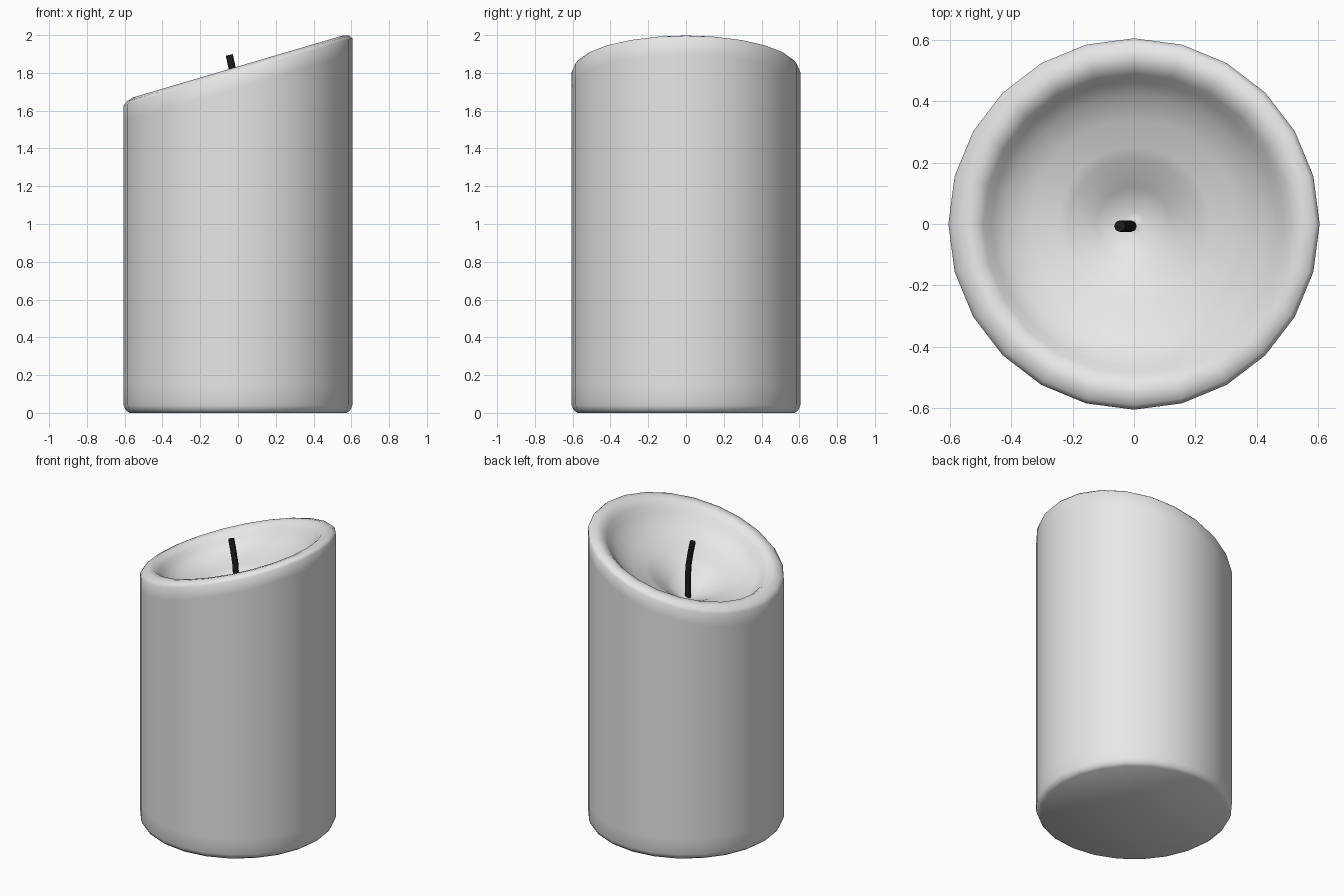
import bpy
import bmesh
from math import cos, sin, tau
from mathutils import Vector

cube = bpy.data.objects.get("Cube")
if cube:
    bpy.data.objects.remove(cube, do_unlink=True)

SIDES = 24
SLOPE = 0.295  # slant of the candle top along x


def make_material(name, color):
    mat = bpy.data.materials.new(name)
    mat.use_nodes = True
    mat.diffuse_color = color
    mat.node_tree.nodes["Principled BSDF"].inputs["Base Color"].default_value = color
    return mat


def add_object(name, bm, mat):
    bmesh.ops.recalc_face_normals(bm, faces=bm.faces)
    for face in bm.faces:
        face.smooth = True
    mesh = bpy.data.meshes.new(name)
    bm.to_mesh(mesh)
    bm.free()
    mesh.materials.append(mat)
    obj = bpy.data.objects.new(name, mesh)
    bpy.context.collection.objects.link(obj)
    return obj


def bridge(bm, rings):
    for low, high in zip(rings, rings[1:]):
        n = len(low)
        for i in range(n):
            j = (i + 1) % n
            bm.faces.new((low[i], low[j], high[j], high[i]))


wax = make_material("pale wax", (0.8, 0.8, 0.8, 1))
char = make_material("charred black", (0.012, 0.012, 0.012, 1))

# Candle body: radius, height, and whether the ring follows the slanted top
profile = [
    (0.575, 0.0, 0), (0.595, 0.015, 0), (0.605, 0.04, 0), (0.605, 0.14, 0),
    (0.605, 1.72, 1), (0.605, 1.805, 1), (0.59, 1.823, 1), (0.555, 1.834, 1),
    (0.52, 1.829, 1), (0.49, 1.80, 1), (0.465, 1.765, 1), (0.42, 1.72, 1),
    (0.34, 1.675, 1), (0.25, 1.648, 1), (0.215, 1.632, 1), (0.12, 1.57, 1),
    (0.035, 1.515, 1), (0.02, 1.52, 1),
]
bm = bmesh.new()
rings = []
for radius, height, slanted in profile:
    ring = []
    for i in range(SIDES):
        x, y = radius * cos(tau * i / SIDES), radius * sin(tau * i / SIDES)
        ring.append(bm.verts.new((x, y, height + slanted * SLOPE * x)))
    rings.append(ring)
bridge(bm, rings)
bm.faces.new(rings[0])
bm.faces.new(rings[-1])
add_object("candle_body", bm, wax)

# Wick: a thin tube bending towards the low side
path = [Vector((x, -0.007, z)) for x, z in
        [(-0.01, 1.48), (-0.01, 1.66), (-0.016, 1.74), (-0.03, 1.82), (-0.046, 1.895)]]
bm = bmesh.new()
rings = []
for k, point in enumerate(path):
    along = (path[min(k + 1, len(path) - 1)] - path[max(k - 1, 0)]).normalized()
    side = Vector((0, 1, 0))
    across = side.cross(along)
    rings.append([bm.verts.new(point + 0.019 * (across * cos(tau * i / 8) + side * sin(tau * i / 8)))
                  for i in range(8)])
bridge(bm, rings)
bm.faces.new(rings[0])
bm.faces.new(rings[-1])
wick = add_object("wick", bm, char)

# Keep the wick ends crisp
bpy.ops.object.select_all(action='DESELECT')
wick.select_set(True)
bpy.context.view_layer.objects.active = wick
bpy.ops.object.shade_smooth_by_angle(angle=0.9)
